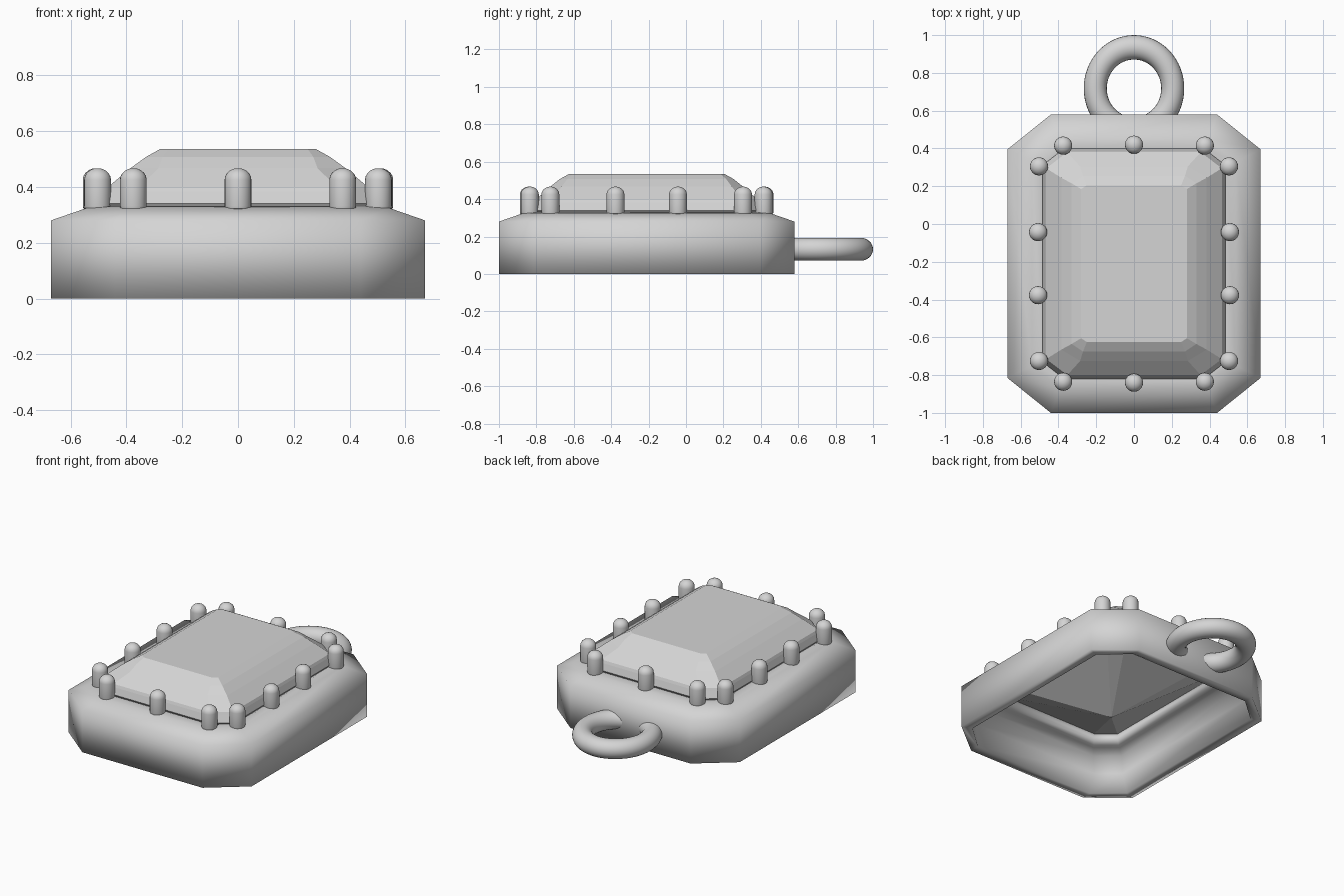
import bpy, bmesh, math

if "Cube" in bpy.data.objects:
    bpy.data.objects.remove(bpy.data.objects["Cube"])

CY = -0.21  # y centre of the setting and stone


def material(name, rgb):
    m = bpy.data.materials.new(name)
    m.diffuse_color = (*rgb, 1)
    m.use_nodes = True
    m.node_tree.nodes["Principled BSDF"].inputs["Base Color"].default_value = m.diffuse_color
    return m


METAL = material("plain grey", (0.66, 0.66, 0.66))


def octagon(bm, hx, hy, cx, cy, z):
    """Ring of 8 verts: rectangle hx by hy (half sizes) with corners cut by cx, cy."""
    pts = [(hx, hy - cy), (hx - cx, hy), (cx - hx, hy), (-hx, hy - cy),
           (-hx, cy - hy), (cx - hx, -hy), (hx - cx, -hy), (hx, cy - hy)]
    return [bm.verts.new((x, y + CY, z)) for x, y in pts]


def bridge(bm, a, b):
    n = len(a)
    for i in range(n):
        j = (i + 1) % n
        bm.faces.new((a[i], a[j], b[j], b[i]))


def finish(bm, name, angle=None):
    bmesh.ops.recalc_face_normals(bm, faces=bm.faces)
    me = bpy.data.meshes.new(name)
    bm.to_mesh(me)
    bm.free()
    ob = bpy.data.objects.new(name, me)
    bpy.context.collection.objects.link(ob)
    me.materials.append(METAL)
    if angle:
        bpy.ops.object.select_all(action='DESELECT')
        ob.select_set(True)
        bpy.context.view_layer.objects.active = ob
        bpy.ops.object.shade_smooth_by_angle(angle=math.radians(angle))
    return ob


# Hollow octagonal setting: closed cross-section of rings, outside then inside
bm = bmesh.new()
rings = [octagon(bm, *r) for r in (
    (0.67, 0.79, 0.23, 0.185, 0.0),
    (0.67, 0.79, 0.23, 0.185, 0.28),
    (0.54, 0.66, 0.15, 0.12, 0.325),
    (0.49, 0.61, 0.12, 0.10, 0.33),
    (0.455, 0.575, 0.11, 0.09, 0.315),
    (0.455, 0.575, 0.11, 0.09, 0.275),
    (0.475, 0.595, 0.115, 0.095, 0.25),
    (0.50, 0.62, 0.12, 0.10, 0.25),
    (0.545, 0.665, 0.13, 0.11, 0.225),
    (0.59, 0.71, 0.13, 0.11, 0.14),
    (0.605, 0.725, 0.165, 0.145, 0.0))]
for a, b in zip(rings, rings[1:] + rings[:1]):
    bridge(bm, a, b)
finish(bm, "setting", 120)

# Faceted stone: table, crown tiers, girdle and pointed pavilion
bm = bmesh.new()
rings = [octagon(bm, *r) for r in (
    (0.28, 0.415, 0.03, 0.02, 0.535),
    (0.33, 0.465, 0.06, 0.04, 0.507),
    (0.385, 0.515, 0.10, 0.06, 0.467),
    (0.465, 0.59, 0.112, 0.085, 0.40),
    (0.472, 0.597, 0.115, 0.09, 0.383),
    (0.485, 0.61, 0.115, 0.09, 0.34),
    (0.475, 0.60, 0.115, 0.09, 0.325))]
bm.faces.new(rings[0])
for a, b in zip(rings, rings[1:]):
    bridge(bm, a, b)
tip = bm.verts.new((0, CY, 0.045))
for i in range(8):
    bm.faces.new((rings[-1][i], rings[-1][(i + 1) % 8], tip))
finish(bm, "stone")


def lathe(bm, profile, x, y, n=24):
    """Revolve (radius, z) points about a vertical axis at x, y."""
    loops = [[bm.verts.new((x + r * math.cos(2 * math.pi * i / n),
                            y + r * math.sin(2 * math.pi * i / n), z))
              for i in range(n)] for r, z in profile]
    for a, b in zip(loops, loops[1:]):
        bridge(bm, a, b)
    bm.faces.new(loops[0])
    bm.faces.new(loops[-1])


# Round-topped prongs around the stone
R = 0.048
profile = [(0.036, 0.318), (0.046, 0.323), (R, 0.332)]
profile += [(R * math.cos(t), 0.425 + 0.042 * math.sin(t))
            for t in (math.radians(d) for d in (0, 18, 36, 54, 70, 82))]
spots = [(0, 0.63)] + [(s * 0.375, 0.625) for s in (-1, 1)]
spots += [(s * 0.503, 0.515) for s in (-1, 1)] + [(s * 0.508, 0.167) for s in (-1, 1)]
bm = bmesh.new()
for x, y in spots:
    for side in (-1, 1):
        lathe(bm, profile, x, CY + side * y)
finish(bm, "prongs", 50)

# Hanging loop at the back, slightly oval, its lower end sunk in the wall
bpy.ops.mesh.primitive_torus_add(location=(0, 0.718, 0.132), major_radius=0.205,
                                 minor_radius=0.061, major_segments=64, minor_segments=24)
loop = bpy.context.object
loop.name = "hanging_loop"
loop.scale.y = 1.06
loop.data.materials.append(METAL)
bpy.ops.object.shade_smooth()
